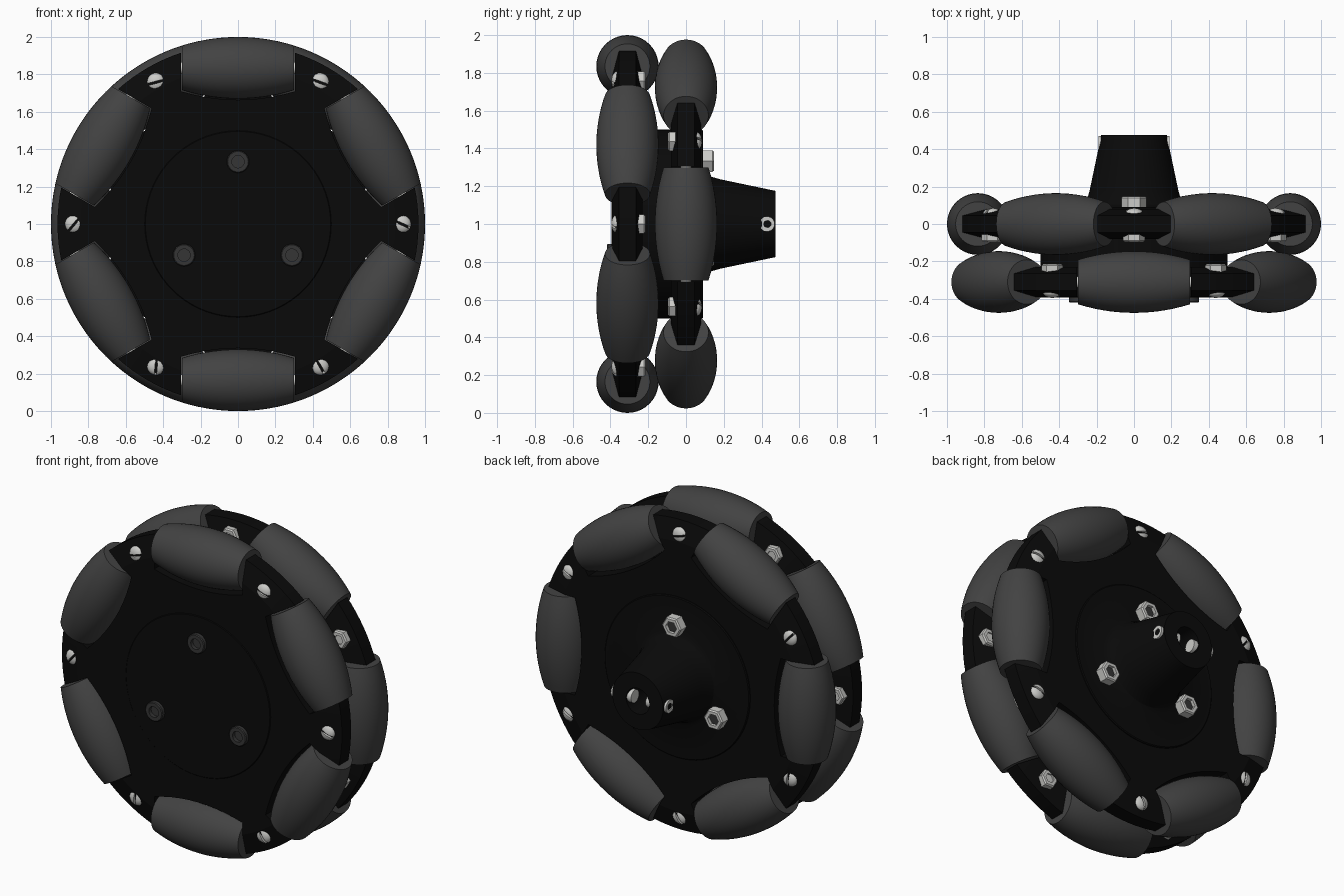
import bpy, bmesh, math
from mathutils import Matrix, Vector

if "Cube" in bpy.data.objects:
    bpy.data.objects.remove(bpy.data.objects["Cube"])

C = Vector((0, 0, 1))                      # wheel axis point
BACK = Matrix.Rotation(-math.pi / 2, 4, 'X')   # local z -> +y
FRONT = Matrix.Rotation(math.pi / 2, 4, 'X')   # local z -> -y


def material(name, rgb):
    m = bpy.data.materials.new(name)
    m.diffuse_color = (*rgb, 1)
    m.use_nodes = True
    m.node_tree.nodes["Principled BSDF"].inputs["Base Color"].default_value = m.diffuse_color
    return m


BLACK = material("black_plastic", (0.003, 0.003, 0.003))
RUBBER = material("grey_rubber", (0.055, 0.055, 0.055))
STEEL = material("bright_steel", (0.6, 0.6, 0.58))
DARK = material("dark_steel", (0.035, 0.035, 0.035))


def finish(bm, name, mat, angle=32):
    bmesh.ops.recalc_face_normals(bm, faces=bm.faces[:])
    me = bpy.data.meshes.new(name)
    bm.to_mesh(me)
    bm.free()
    me.materials.append(mat)
    me.shade_smooth()
    me.set_sharp_from_angle(angle=math.radians(angle))
    return me


def lathe(profile, seg=48, closed=False):
    """Turn (radius, height) points about local z."""
    bm = bmesh.new()
    rings = []
    for r, h in profile:
        if r == 0:
            rings.append([bm.verts.new((0, 0, h))] * seg)
        else:
            rings.append([bm.verts.new((r * math.cos(2 * math.pi * i / seg),
                                        r * math.sin(2 * math.pi * i / seg), h)) for i in range(seg)])
    pairs = list(zip(rings, rings[1:]))
    if closed:
        pairs.append((rings[-1], rings[0]))
    for a, b in pairs:
        for i in range(seg):
            j = (i + 1) % seg
            vs = list(dict.fromkeys((a[i], a[j], b[j], b[i])))
            if len(vs) > 2:
                bm.faces.new(vs)
    return bm


def place(name, me, mat):
    ob = bpy.data.objects.new(name, me)
    ob.matrix_world = mat
    bpy.context.collection.objects.link(ob)
    return ob


def polar(r, deg, y):
    a = math.radians(deg)
    return C + Vector((r * math.cos(a), y, r * math.sin(a)))


def roller_radius(t):
    return math.sqrt(1 - t * t) - 0.835


# Shared meshes: barrel roller, axle, nuts and screws
N = 14
barrel = [(roller_radius(-0.3 + 0.6 * i / N), -0.3 + 0.6 * i / N) for i in range(N + 1)]
roller_me = finish(lathe([(0, -0.3)] + barrel + [(0, 0.3)], 40), "roller", RUBBER)
axle_me = finish(lathe([(0, -0.34), (0.03, -0.34), (0.03, 0.34), (0, 0.34)], 16), "axle", STEEL)


def nut(r, hole, h):
    c = 0.008
    return lathe([(hole, 0), (r, 0), (r, h - c), (r - c, h), (hole, h)], 6, True)


spoke_nut_me = finish(nut(0.058, 0.03, 0.06), "spoke_nut", STEEL)
bolt_nut_me = finish(nut(0.066, 0.038, 0.06), "bolt_nut", STEEL)
tip_me = finish(lathe([(0, 0), (0.032, 0), (0.032, 0.05), (0, 0.05)], 16), "screw_tip", STEEL)
shank_me = finish(lathe([(0, 0), (0.042, 0), (0.042, 0.04), (0, 0.04)], 20), "bolt_end", DARK)

# Socket cap head with hexagon recess
cap = lathe([(0, 0), (0.06, 0), (0.06, 0.026), (0.055, 0.031), (0.033, 0.031), (0.033, 0.008), (0, 0.008)], 24)
cap_me = finish(cap, "cap_screw", DARK)

# Round slotted head: half dome cut flat, then mirrored, on a low base
head = bmesh.new()
dome = [(0, 0)] + [(0.05, 0)] + [(0.05 * math.cos(a), 0.015 + 0.03 * math.sin(a))
                               for a in [math.pi / 2 * k / 6 for k in range(6)]] + [(0, 0.045)]
for s in (1, -1):
    half = lathe(dome, 24)
    cut = bmesh.ops.bisect_plane(half, geom=half.verts[:] + half.edges[:] + half.faces[:],
                                 plane_co=(s * 0.006, 0, 0), plane_no=(s, 0, 0), clear_inner=True)
    edges = [e for e in cut['geom_cut'] if isinstance(e, bmesh.types.BMEdge)]
    bmesh.ops.edgeloop_fill(half, edges=edges)
    tmp = bpy.data.meshes.new("tmp")
    half.to_mesh(tmp)
    half.free()
    head.from_mesh(tmp)
    bpy.data.meshes.remove(tmp)
base = bpy.data.meshes.new("tmp")
b = lathe([(0, -0.03), (0.047, -0.03), (0.047, 0.02), (0, 0.02)], 24)
b.to_mesh(base)
b.free()
head.from_mesh(base)
bpy.data.meshes.remove(base)
head_me = finish(head, "slotted_screw", STEEL)


def plate_mesh(first):
    """Tapered disc with six roller pockets cut from its rim."""
    disc = place("disc", finish(lathe([(0, -0.08), (0.84, -0.08), (0.965, -0.045), (0.965, 0.045),
                                       (0.84, 0.08), (0, 0.08)], 120), "disc", BLACK), Matrix())
    bm = bmesh.new()
    for k in range(6):
        rot = Matrix.Rotation(math.radians(first + 60 * k), 4, 'Z')
        pts = [(0.835 - roller_radius(t * 0.98) - 0.006, t)
               for t in [-0.304 + 0.608 * i / 10 for i in range(11)]]
        pts += [(1.1, 0.304), (1.1, -0.304)]
        f = bm.faces.new([bm.verts.new(rot @ Vector((x, y, -0.2))) for x, y in pts])
        ext = bmesh.ops.extrude_face_region(bm, geom=[f])['geom']
        bmesh.ops.translate(bm, vec=(0, 0, 0.4), verts=[v for v in ext if isinstance(v, bmesh.types.BMVert)])
    cutter = place("pocket_cutter", finish(bm, "pocket_cutter", BLACK), Matrix())
    cutter.hide_render = True
    mod = disc.modifiers.new("pockets", 'BOOLEAN')
    mod.operation, mod.object, mod.solver = 'DIFFERENCE', cutter, 'EXACT'
    dg = bpy.context.evaluated_depsgraph_get()
    dg.update()
    me = bpy.data.meshes.new_from_object(disc.evaluated_get(dg))
    bpy.data.objects.remove(disc)
    bpy.data.objects.remove(cutter)
    me.materials.clear()
    me.materials.append(BLACK)
    me.shade_smooth()
    me.set_sharp_from_angle(angle=math.radians(12))
    return me


# Two wheel layers, the rear one turned by half a step
for label, y, first, out in (("front", -0.31, 30, -1), ("rear", 0.0, 0, 1)):
    place(label + "_plate", plate_mesh(first), Matrix.Translation(C + Vector((0, y, 0))) @ FRONT)
    out_rot, in_rot = (FRONT, BACK) if out < 0 else (BACK, FRONT)
    for k in range(6):
        a = first + 60 * k
        t = math.radians(a)
        tangent = Vector((-math.sin(t), 0, math.cos(t)))
        m = Matrix.Translation(polar(0.835, a, y)) @ tangent.to_track_quat('Z', 'Y').to_matrix().to_4x4()
        place(label + "_roller", roller_me, m)
        place(label + "_axle", axle_me, m)
        s = a + 30
        spin = Matrix.Rotation(math.radians(70 + 35 * k), 4, 'Z')
        place(label + "_slotted_screw", head_me,
              Matrix.Translation(polar(0.875, s, y + out * 0.04)) @ out_rot @ spin)
        nm = Matrix.Translation(polar(0.875, s, y - out * 0.035)) @ in_rot
        place(label + "_spoke_nut", spoke_nut_me, nm)
        place(label + "_screw_tip", tip_me, nm)

# Central hub with tapered boss and blind bore
hub = lathe([(0, -0.394), (0.495, -0.394), (0.5, -0.389), (0.5, 0.085), (0.495, 0.09), (0.29, 0.09),
             (0.265, 0.105), (0.25, 0.135), (0.237, 0.18), (0.175, 0.475), (0.08, 0.475),
             (0.08, 0.16), (0, 0.16)], 72)
place("hub", finish(hub, "hub", BLACK), Matrix.Translation(C) @ BACK)

# Three through bolts
for a in (90, 210, 330):
    place("cap_screw", cap_me, Matrix.Translation(polar(0.333, a, -0.388)) @ FRONT)
    m = Matrix.Translation(polar(0.333, a, 0.088)) @ BACK
    place("bolt_nut", bolt_nut_me, m)
    place("bolt_end", shank_me, m)

# Set screws through both sides of the boss
grub_me = finish(lathe([(0, 0.05), (0.04, 0.05), (0.04, 0.19), (0.02, 0.19), (0.02, 0.175), (0, 0.175)], 20),
                 "set_screw", STEEL)
for s in (1, -1):
    place("set_screw", grub_me, Matrix.Translation(C + Vector((0, 0.43, 0))) @
          Matrix.Rotation(s * math.pi / 2, 4, 'Y'))
